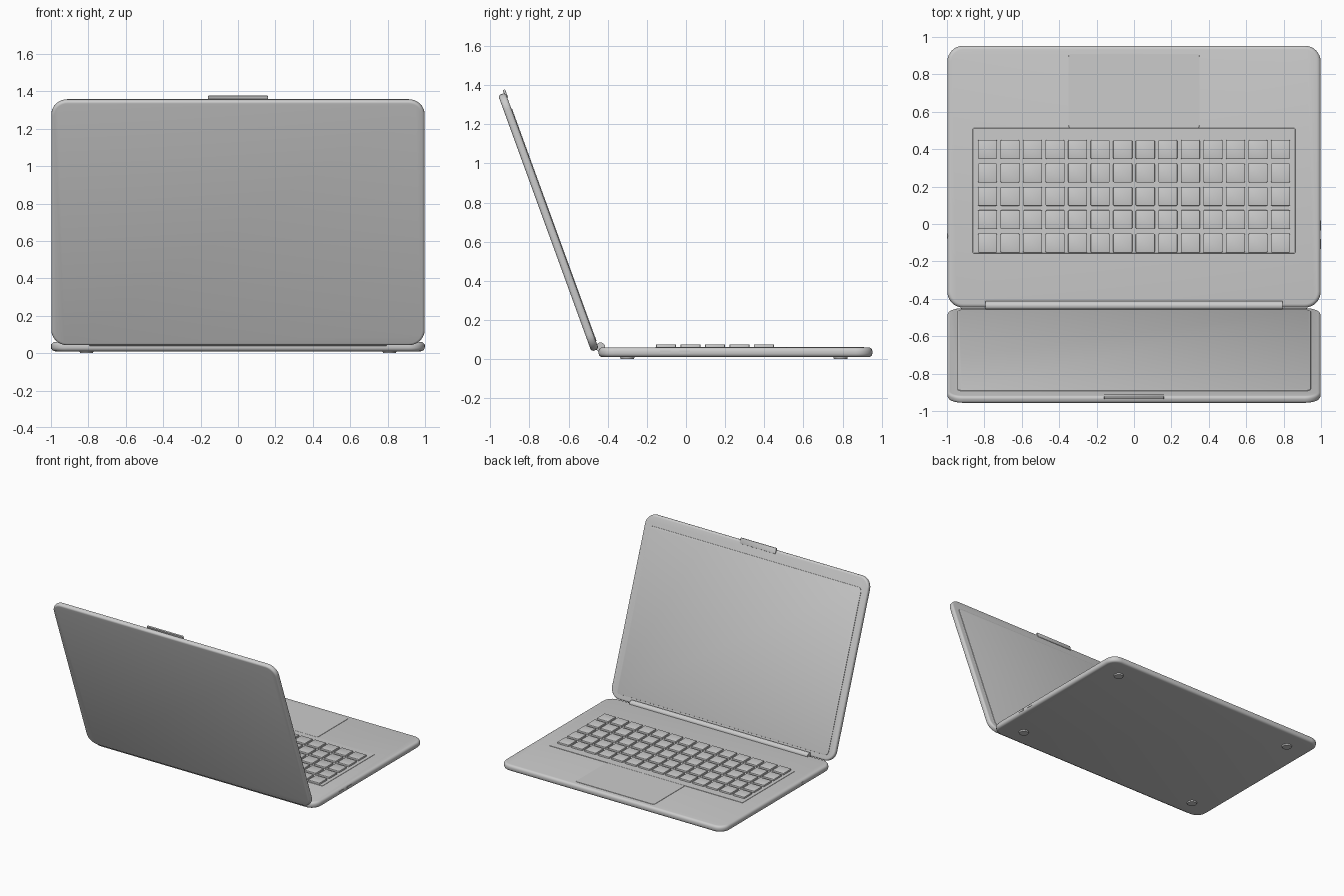
import bpy, bmesh
from math import sin, cos, pi, radians
from mathutils import Matrix, Vector

if "Cube" in bpy.data.objects:
    bpy.data.objects.remove(bpy.data.objects["Cube"])

TILT = radians(20)
S, C = sin(TILT), cos(TILT)
# lid frame: local y runs up the lid, local z points toward the keyboard
LID = Matrix(((-1, 0, 0, 0), (0, -S, C, -0.703), (0, C, S, 0.70), (0, 0, 0, 1)))


def finish(name, bm, mat=None):
    bmesh.ops.recalc_face_normals(bm, faces=bm.faces)
    me = bpy.data.meshes.new(name)
    bm.to_mesh(me)
    bm.free()
    ob = bpy.data.objects.new(name, me)
    bpy.context.collection.objects.link(ob)
    if mat:
        ob.matrix_world = mat
    bpy.ops.object.select_all(action='DESELECT')
    ob.select_set(True)
    bpy.context.view_layer.objects.active = ob
    bpy.ops.object.shade_smooth_by_angle(angle=radians(35))
    return ob


def outline(hx, hy, r, n):
    """Rounded rectangle as a list of (x, y)."""
    pts = []
    for k, (sx, sy) in enumerate(((1, 1), (-1, 1), (-1, -1), (1, -1))):
        for i in range(n + 1):
            a = k * pi / 2 + i / n * pi / 2
            pts.append((sx * (hx - r) + r * cos(a), sy * (hy - r) + r * sin(a)))
    return pts


def add_slab(bm, x0, x1, y0, y1, z0, z1, corner, edge, n=8, steps=4, round_bottom=True):
    """Rounded-rectangle slab whose rims are rounded by 'edge'."""
    cx, cy, hx, hy = (x0 + x1) / 2, (y0 + y1) / 2, (x1 - x0) / 2, (y1 - y0) / 2
    arc = [i / steps * pi / 2 for i in range(steps + 1)]
    top = [(edge * (1 - cos(a)), z1 - edge + edge * sin(a)) for a in arc]
    if round_bottom:
        low = [(edge * (1 - cos(a)), z0 + edge - edge * sin(a)) for a in reversed(arc)]
    else:
        low = [(0, z0)]
    rings = []
    for inset, z in low + top:
        rings.append([bm.verts.new((cx + x, cy + y, z))
                      for x, y in outline(hx - inset, hy - inset, corner - inset, n)])
    for a, b in zip(rings, rings[1:]):
        for i in range(len(a)):
            j = (i + 1) % len(a)
            bm.faces.new((a[i], a[j], b[j], b[i]))
    bm.faces.new(rings[0][::-1])
    bm.faces.new(rings[-1])


def slab(name, *args, mat=None, **kw):
    bm = bmesh.new()
    add_slab(bm, *args, **kw)
    return finish(name, bm, mat)


# base and lid shells
slab("base", -0.998, 0.998, -0.447, 0.953, 0.01, 0.06, 0.085, 0.02)
slab("lid", -0.998, 0.998, -0.697, 0.697, -0.02, 0.02, 0.085, 0.015, mat=LID)

# screen panel and the small opening tab on the lid's top rim
slab("screen", -0.945, 0.945, -0.655, 0.61, 0.01, 0.0235, 0.03, 0.002,
     mat=LID, steps=2, round_bottom=False)
slab("lid_tab", -0.16, 0.16, 0.67, 0.714, 0.011, 0.024, 0.005, 0.003,
     mat=LID, n=3, steps=2)

# keyboard deck and trackpad, very slightly raised
slab("keyboard_deck", -0.863, 0.863, -0.157, 0.512, 0.05, 0.0625, 0.006, 0.001,
     n=2, steps=1, round_bottom=False)
slab("trackpad", -0.35, 0.35, 0.512, 0.91, 0.05, 0.0625, 0.015, 0.001,
     n=4, steps=1, round_bottom=False)

# keys: 14 columns by 5 rows
bm = bmesh.new()
for col in range(14):
    for row in range(5):
        x, y = (col - 6.5) * 0.1205, -0.102 + row * 0.125
        add_slab(bm, x - 0.051, x + 0.051, y - 0.051, y + 0.051, 0.06, 0.0755,
                 0.006, 0.003, n=2, steps=2, round_bottom=False)
finish("keys", bm)

# hinge barrel
bm = bmesh.new()
bmesh.ops.create_cone(bm, cap_ends=True, segments=32, radius1=0.024, radius2=0.024, depth=1.59,
                      matrix=Matrix.Translation((0, -0.437, 0.061)) @ Matrix.Rotation(pi / 2, 4, 'Y'))
finish("hinge_barrel", bm)

# round feet
bm = bmesh.new()
for x in (-0.81, 0.81):
    for y in (-0.30, 0.79):
        bmesh.ops.create_cone(bm, cap_ends=True, segments=32, radius1=0.034, radius2=0.038,
                              depth=0.014, matrix=Matrix.Translation((x, y, 0.007)))
finish("feet", bm)

# side ports: two on the right, a round socket on the left
bm = bmesh.new()
for y in (-0.107, -0.007):
    bmesh.ops.create_cube(bm, size=1, matrix=Matrix.Translation((0.99, y, 0.037))
                          @ Matrix.Diagonal((0.02, 0.054, 0.016, 1)))
finish("right_ports", bm)
bm = bmesh.new()
bmesh.ops.create_cone(bm, cap_ends=True, segments=24, radius1=0.013, radius2=0.013, depth=0.02,
                      matrix=Matrix.Translation((-0.99, -0.065, 0.036)) @ Matrix.Rotation(pi / 2, 4, 'Y'))
finish("left_socket", bm)
